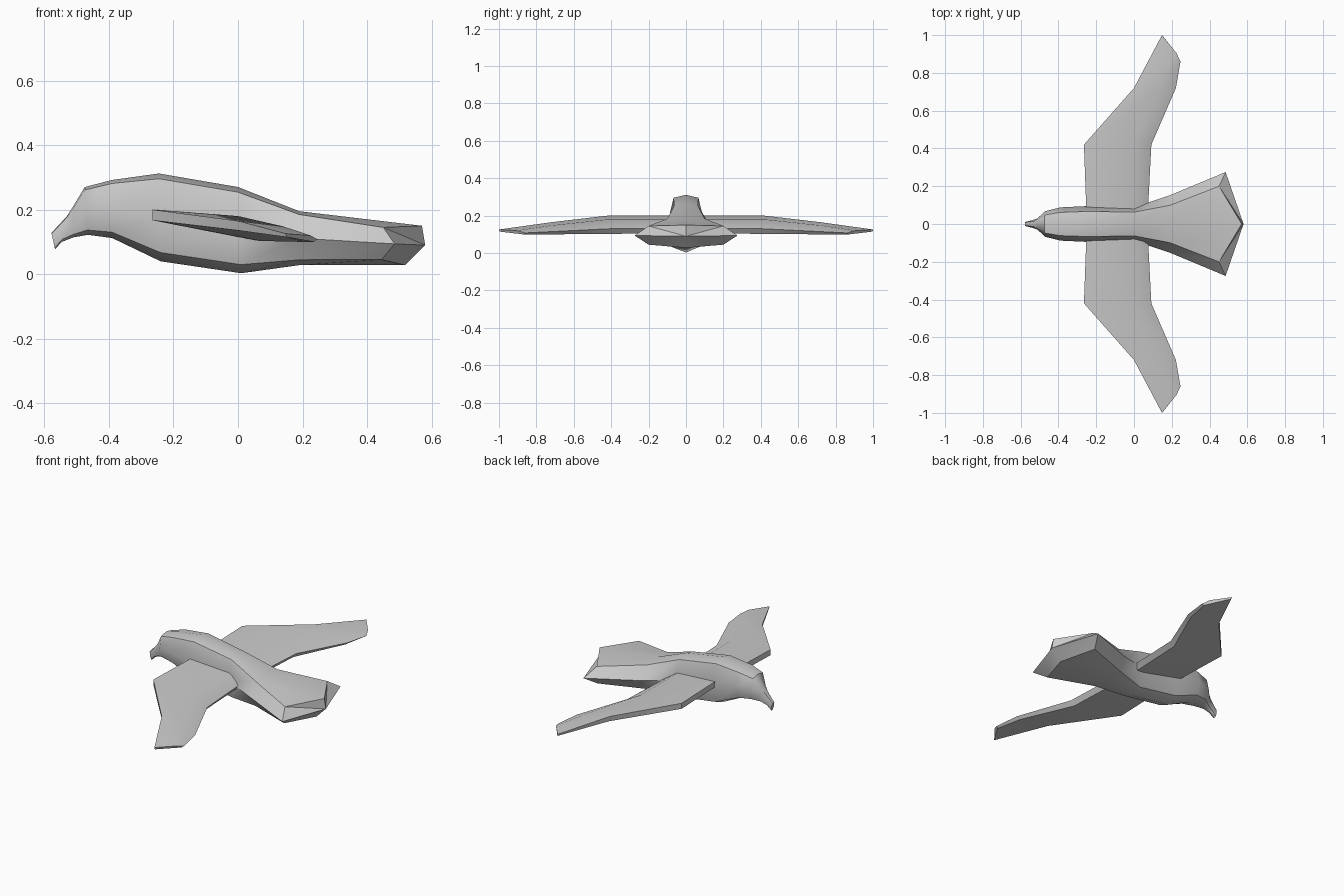
import bpy, bmesh, math

if "Cube" in bpy.data.objects:
    bpy.data.objects.remove(bpy.data.objects["Cube"])


def finish(bm, name, angle):
    bmesh.ops.recalc_face_normals(bm, faces=bm.faces[:])
    me = bpy.data.meshes.new(name)
    bm.to_mesh(me)
    bm.free()
    ob = bpy.data.objects.new(name, me)
    bpy.context.collection.objects.link(ob)
    bpy.ops.object.select_all(action='DESELECT')
    ob.select_set(True)
    bpy.context.view_layer.objects.active = ob
    bpy.ops.object.shade_smooth_by_angle(angle=math.radians(angle))
    return ob


def loft(bm, sections):
    rings = [[bm.verts.new(p) for p in s] for s in sections]
    n = len(rings[0])
    for a, b in zip(rings, rings[1:]):
        for i in range(n):
            j = (i + 1) % n
            bm.faces.new((a[i], a[j], b[j], b[i]))
    return rings


def mirrored_ring(half):
    # half runs from top centre to bottom centre
    return half + [(x, -y, z) for x, y, z in half[-2:0:-1]]


# Body: top x, top z, bottom x, bottom z, half width, upper width ratio
stations = [
    (-0.578, 0.128, -0.567, 0.077, 0.012, 0.7),
    (-0.53, 0.18, -0.546, 0.10, 0.02, 0.7),
    (-0.512, 0.208, -0.51, 0.114, 0.03, 0.7),
    (-0.475, 0.27, -0.465, 0.122, 0.068, 0.7),
    (-0.39, 0.292, -0.39, 0.112, 0.088, 0.7),
    (-0.245, 0.312, -0.24, 0.04, 0.095, 0.7),
    (0.0, 0.27, 0.01, 0.003, 0.09, 0.7),
    (0.19, 0.195, 0.19, 0.028, 0.152, 0.65),
]
sections = []
for xt, zt, xb, zb, w, r in stations:
    h = zt - zb
    at = lambda t, y: (xt + (xb - xt) * t, y, zt - h * t)
    sections.append(mirrored_ring(
        [at(0, 0), at(0.06, w * r), at(0.5, w), at(0.9, w * 0.7), at(1, 0)]))

# Fanned tail end
sections.append(mirrored_ring([
    (0.57, 0, 0.15), (0.45, 0.2, 0.145), (0.485, 0.275, 0.094),
    (0.445, 0.2, 0.045), (0.518, 0, 0.028)]))
bm = bmesh.new()
rings = loft(bm, sections)
bm.faces.new(rings[0])
tip = bm.verts.new((0.58, 0, 0.09))
for i in range(8):
    bm.faces.new((rings[-1][i], rings[-1][(i + 1) % 8], tip))
finish(bm, "body_and_tail", 40)

# Wings: leading top, mid top, trailing, trailing bottom, leading bottom
root = [(-0.25, 0.2), (0.0, 0.18), (0.07, 0.135), (0.05, 0.105), (-0.25, 0.167)]
elbow = [(-0.265, 0.2), (0.0, 0.18), (0.092, 0.13), (0.07, 0.103), (-0.265, 0.167)]
wrist = [(0.0, 0.165), (0.14, 0.148), (0.222, 0.115), (0.205, 0.1), (0.005, 0.135)]
wing = [[(x, y, z) for x, z in s]
        for y, s in ((0.0, root), (0.42, elbow), (0.72, wrist))]
wing.append([(0.148, 1.0, 0.126), (0.225, 0.905, 0.12), (0.246, 0.86, 0.108),
             (0.235, 0.87, 0.1), (0.15, 0.998, 0.115)])
for side, name in ((1, "left_wing"), (-1, "right_wing")):
    bm = bmesh.new()
    rings = loft(bm, [[(x, y * side, z) for x, y, z in s] for s in wing])
    bm.faces.new(rings[0])
    bm.faces.new(rings[-1])
    finish(bm, name, 40)
